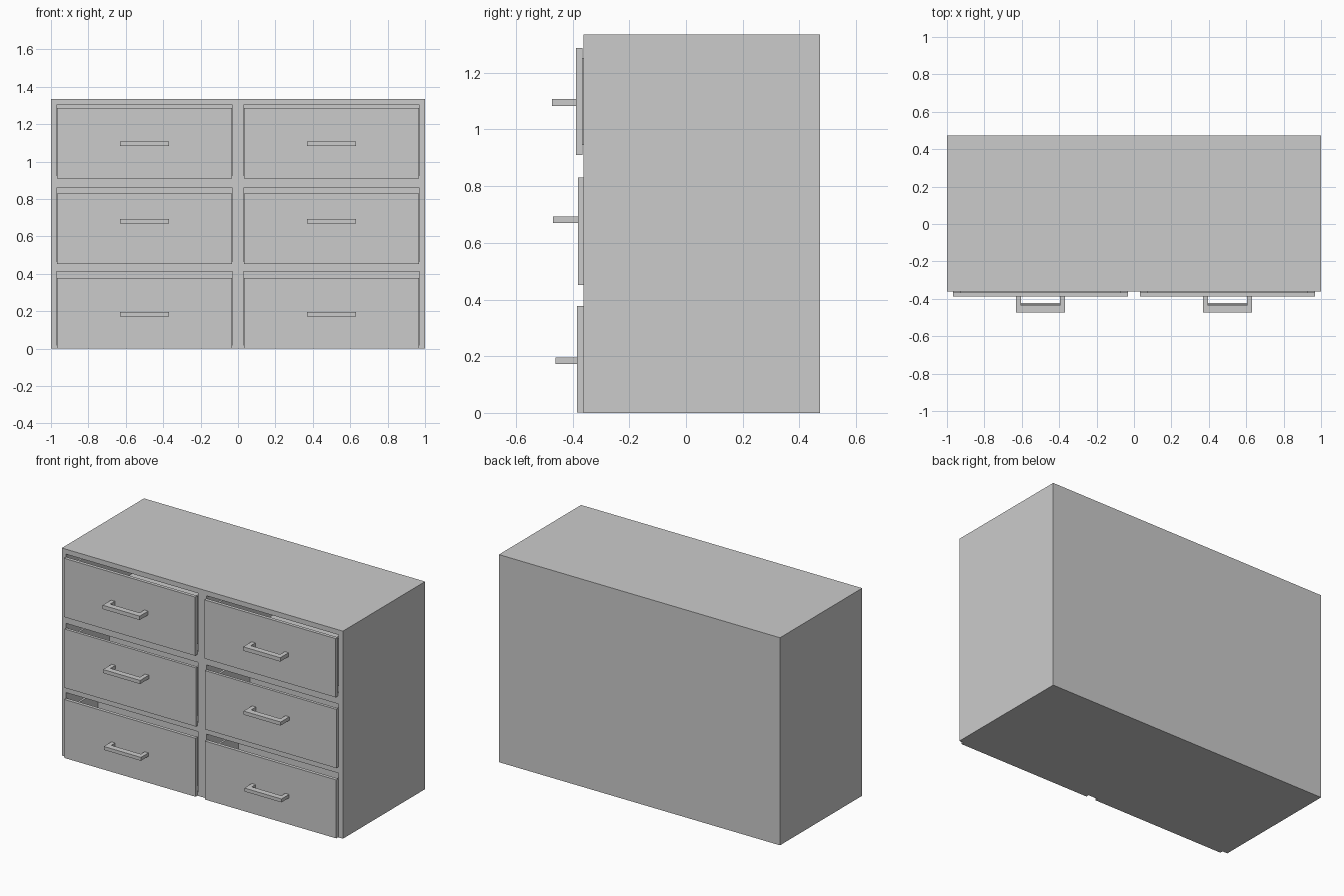
import bpy, bmesh
from mathutils import Vector

if "Cube" in bpy.data.objects:
    bpy.data.objects.remove(bpy.data.objects["Cube"])

FRONT, BACK, HEIGHT = -0.362, 0.473, 1.335


def finish(bm, name):
    bmesh.ops.recalc_face_normals(bm, faces=bm.faces)
    mesh = bpy.data.meshes.new(name)
    bm.to_mesh(mesh)
    bm.free()
    ob = bpy.data.objects.new(name, mesh)
    bpy.context.collection.objects.link(ob)
    return ob


def add_box(bm, x, y, z):
    verts = bmesh.ops.create_cube(bm, size=1)["verts"]
    for v in verts:
        v.co = Vector((x[v.co.x > 0], y[v.co.y > 0], z[v.co.z > 0]))
    return verts


def box(name, x, y, z):
    bm = bmesh.new()
    add_box(bm, x, y, z)
    return finish(bm, name)


def tray(name, x, y, z, wall):
    # open-topped drawer box: inset the top face and push it down
    bm = bmesh.new()
    add_box(bm, x, y, z)
    bm.faces.ensure_lookup_table()
    top = max(bm.faces, key=lambda f: f.calc_center_median().z)
    bmesh.ops.inset_region(bm, faces=[top], thickness=wall)
    new = bmesh.ops.extrude_face_region(bm, geom=[top])["geom"]
    bmesh.ops.translate(bm, vec=(0, 0, z[0] - z[1] + wall),
                        verts=[g for g in new if isinstance(g, bmesh.types.BMVert)])
    if top.is_valid:
        bmesh.ops.delete(bm, geom=[top], context="FACES_ONLY")
    return finish(bm, name)


def handle(name, cx, y_front, y_back, z):
    # U-shaped pull, drawn as a plan outline and extruded upward
    w, i, bar = 0.132, 0.105, 0.038
    outline = [(-w, y_back), (-w, y_front), (w, y_front), (w, y_back),
               (i, y_back), (i, y_front + bar), (-i, y_front + bar), (-i, y_back)]
    bm = bmesh.new()
    face = bm.faces.new([bm.verts.new((cx + x, y, z[0])) for x, y in outline])
    new = bmesh.ops.extrude_face_region(bm, geom=[face])["geom"]
    bmesh.ops.translate(bm, vec=(0, 0, z[1] - z[0]),
                        verts=[g for g in new if isinstance(g, bmesh.types.BMVert)])
    return finish(bm, name)


# row: front panel z, opening z, panel y, handle front y, handle z, box depth
rows = {
    "top": ((0.91, 1.288), (0.925, 1.303), (-0.388, -0.366), -0.473, (1.083, 1.108), 0.62),
    "middle": ((0.452, 0.83), (0.467, 0.858), (-0.381, -0.362), -0.469, (0.67, 0.693), 0.38),
    "bottom": ((0.002, 0.378), (0.02, 0.413), (-0.384, -0.362), -0.461, (0.173, 0.195), 0.26),
}

# carcass and the openings cut into it
body = box("cabinet_body", (-1, 1), (FRONT, BACK), (0, HEIGHT))
cut = bmesh.new()

for row, (pz, oz, py, hy, hz, depth) in rows.items():
    for side, cx in (("left", -0.5), ("right", 0.5)):
        name = f"{row}_{side}"
        add_box(cut, (cx - 0.47, cx + 0.47), (FRONT - 0.1, FRONT + depth + 0.03), oz)
        box(f"{name}_drawer_front", (cx - 0.467, cx + 0.467), py, pz)
        tray(f"{name}_drawer_box", (cx - 0.43, cx + 0.43),
             (py[1], FRONT + depth), (pz[0] + 0.035, pz[1] - 0.035), 0.02)
        handle(f"{name}_handle", cx, hy, py[0], hz)

cutter = finish(cut, "opening_cutter")
mod = body.modifiers.new("openings", "BOOLEAN")
mod.operation = "DIFFERENCE"
mod.solver = "EXACT"
mod.object = cutter
bpy.context.view_layer.objects.active = body
bpy.ops.object.modifier_apply(modifier=mod.name)
bpy.data.objects.remove(cutter)
